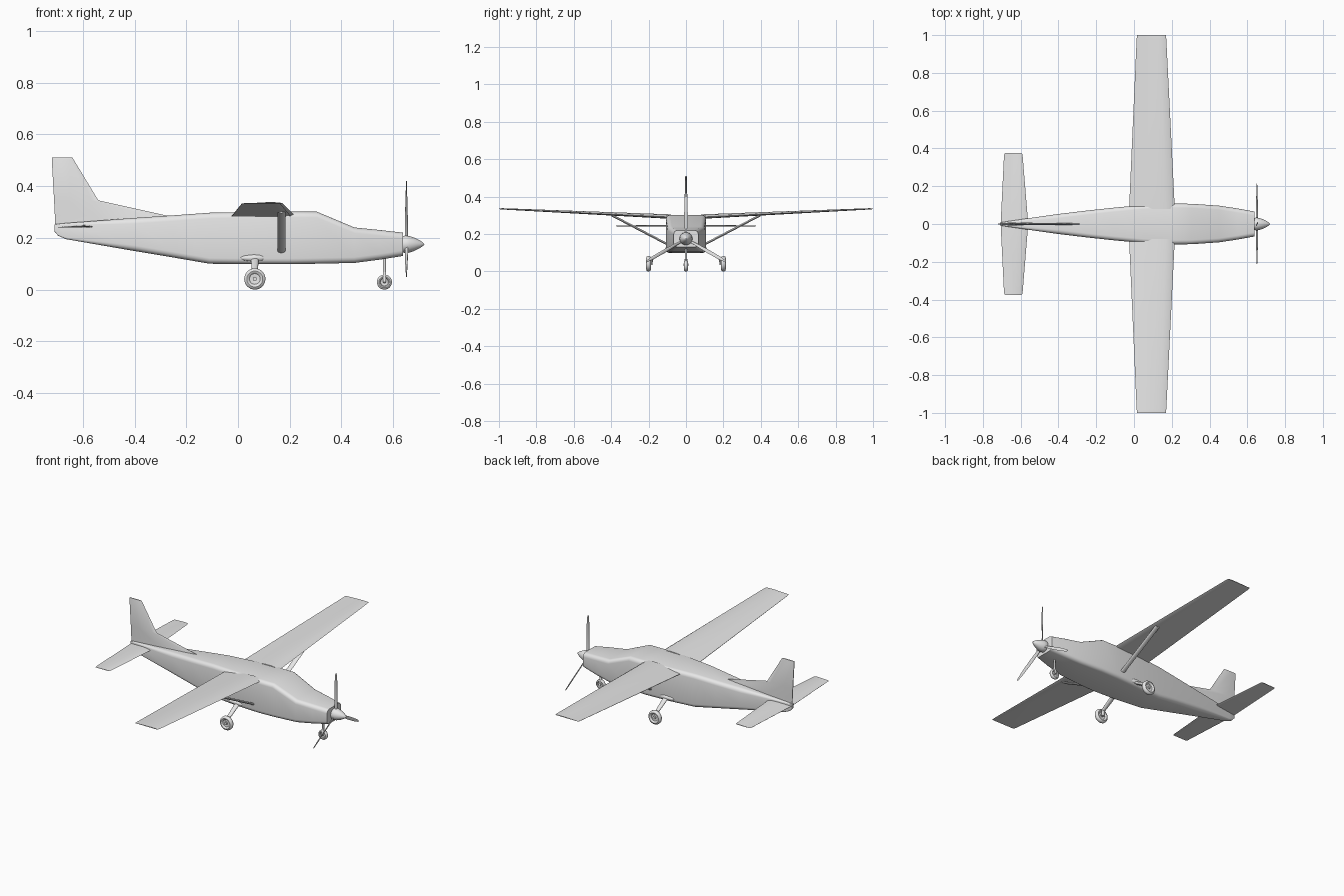
import bpy, bmesh, math
from mathutils import Vector, Matrix

default = bpy.data.objects.get("Cube")
if default:
    bpy.data.objects.remove(default, do_unlink=True)

paint = bpy.data.materials.new("light grey")
paint.use_nodes = True
paint.diffuse_color = (0.8, 0.8, 0.8, 1)
paint.node_tree.nodes["Principled BSDF"].inputs["Base Color"].default_value = (0.8, 0.8, 0.8, 1)


def loft(name, rings, angle=30):
    """Skin a list of equal-length rings and cap both ends."""
    bm = bmesh.new()
    rows = [[bm.verts.new(p) for p in ring] for ring in rings]
    n = len(rows[0])
    for a, b in zip(rows, rows[1:]):
        for i in range(n):
            j = (i + 1) % n
            bm.faces.new((a[i], a[j], b[j], b[i]))
    bm.faces.new(rows[0])
    bm.faces.new(rows[-1])
    bmesh.ops.recalc_face_normals(bm, faces=bm.faces[:])
    mesh = bpy.data.meshes.new(name)
    bm.to_mesh(mesh)
    bm.free()
    mesh.materials.append(paint)
    obj = bpy.data.objects.new(name, mesh)
    bpy.context.collection.objects.link(obj)
    bpy.ops.object.select_all(action='DESELECT')
    obj.select_set(True)
    bpy.context.view_layer.objects.active = obj
    bpy.ops.object.shade_smooth_by_angle(angle=math.radians(angle))
    return obj


def rounded_section(x, half, low, high):
    """Rounded rectangle across the fuselage."""
    r = min(0.022, half * 0.45, (high - low) * 0.3)
    ring = []
    for k, (sy, z) in enumerate(((1, high - r), (-1, high - r), (-1, low + r), (1, low + r))):
        for s in range(5):
            a = math.pi / 2 * (k + s / 4)
            ring.append((x, sy * (half - r) + r * math.cos(a), z + r * math.sin(a)))
    return ring


def oval(centre, u, v, n=16):
    c = Vector(centre)
    steps = [2 * math.pi * i / n for i in range(n)]
    return [c + Vector(u) * math.cos(a) + Vector(v) * math.sin(a) for a in steps]


def rod(name, start, end, wide, thick, wide_end=None):
    """Oval bar whose wide axis lies along x."""
    d = (Vector(end) - Vector(start)).normalized()
    side = d.cross(Vector((1, 0, 0))).normalized() * thick
    return loft(name, [oval(start, (wide, 0, 0), side, 12),
                       oval(end, (wide_end or wide, 0, 0), side, 12)], 50)


def lathe(name, centre, axis, profile, n=32, angle=35):
    """Turn (distance, radius) pairs about an axis."""
    rot = Vector((0, 0, 1)).rotation_difference(Vector(axis)).to_matrix()
    c = Vector(centre)
    return loft(name, [oval(c + rot @ Vector((0, 0, d)), rot @ Vector((r, 0, 0)),
                            rot @ Vector((0, r, 0)), n) for d, r in profile], angle)


def airfoil(y, rear, front, base, thick):
    """Flat-bottomed wing section, front towards +x."""
    upper = ((0, 0.1), (0.3, 0.55), (0.6, 0.95), (0.8, 1), (0.93, 0.8), (1, 0.4))
    lower = ((0.95, 0.08), (0.8, 0), (0.4, 0), (0, 0))
    return [(rear + (front - rear) * f, y, base + thick * h) for f, h in upper + lower]


# Fuselage: x, half width, underside, top
stations = [(-0.71, 0.006, 0.225, 0.252), (-0.695, 0.010, 0.208, 0.254),
            (-0.665, 0.015, 0.195, 0.257), (-0.4, 0.053, 0.149, 0.277),
            (-0.25, 0.071, 0.124, 0.287), (-0.11, 0.086, 0.100, 0.297),
            (0.05, 0.101, 0.098, 0.300), (0.2, 0.108, 0.098, 0.301),
            (0.305, 0.107, 0.100, 0.301), (0.45, 0.097, 0.103, 0.240),
            (0.55, 0.082, 0.116, 0.230), (0.638, 0.066, 0.130, 0.220)]
loft("fuselage", [rounded_section(*s) for s in stations], 25)

# Fin with dorsal fillet: height, rear edge, front edge, half thickness
fin_levels = [(0.24, -0.706, -0.18, 0.006), (0.285, -0.708, -0.27, 0.006),
              (0.345, -0.711, -0.54, 0.008), (0.505, -0.72, -0.637, 0.005),
              (0.51, -0.719, -0.64, 0.003)]
fin_rings = []
for z, rear, front, t in fin_levels:
    c = front - rear
    fin_rings.append([(rear, -0.002, z), (rear + c * 0.35, -t, z), (rear + c * 0.85, -t * 0.7, z),
                      (front, 0, z), (rear + c * 0.85, t * 0.7, z), (rear + c * 0.35, t, z),
                      (rear, 0.002, z)])
loft("tail_fin", fin_rings)

# Spinner and three-bladed propeller
hub = (0.638, 0, 0.175)
lathe("spinner", hub, (1, 0, 0), [(0, 0.032), (0.01, 0.034), (0.025, 0.032), (0.045, 0.025),
                                  (0.065, 0.015), (0.078, 0.006), (0.082, 0.001)])
for i in range(3):
    turn = Matrix.Rotation(math.radians(120 * i), 3, 'X')
    rings = []
    for r, chord, twist in ((0.02, 0.007, 50), (0.06, 0.009, 40), (0.13, 0.0105, 25),
                            (0.2, 0.009, 15), (0.245, 0.005, 10)):
        a = math.radians(twist)
        u = Vector((math.sin(a), math.cos(a), 0)) * chord
        v = Vector((math.cos(a), -math.sin(a), 0)) * (0.004 - r * 0.012)
        rings.append([turn @ p + Vector((0.651, 0, 0.175)) for p in oval((0, 0, r), u, v, 10)])
    loft("propeller_blade_%d" % (i + 1), rings, 50)


def wheel(name, x, y, radius, half):
    """Tyre with a recessed hub on both faces."""
    side = [(0.35, 0.2), (0.45, 0.3), (0.45, 0.5), (0.85, 0.6), (1, 0.75), (0.75, 0.92), (0.35, 1)]
    profile = [(-d * half, r * radius) for d, r in side]
    profile += [(d * half, r * radius) for d, r in reversed(side)]
    lathe(name, (x, y, radius), (0, 1, 0), profile)
    lathe(name + "_axle", (x, y, radius), (0, 1, 0),
          [(-half, radius * 0.2), (half, radius * 0.2)], 12)


# Paired parts
for label, s in (("left", 1), ("right", -1)):
    loft(label + "_wing", [airfoil(s * 0.08, -0.026, 0.216, 0.281, 0.024),
                           airfoil(s * 0.98, 0.014, 0.171, 0.331, 0.007),
                           airfoil(s * 1.0, 0.016, 0.168, 0.333, 0.004)])
    loft(label + "_tailplane", [airfoil(s * y, a, b, z, t) for y, a, b, z, t in
                                ((0, -0.706, -0.56, 0.239, 0.010),
                                 (0.367, -0.688, -0.59, 0.241, 0.005),
                                 (0.375, -0.684, -0.595, 0.242, 0.003))])
    rod(label + "_wing_strut", (0.168, s * 0.09, 0.14), (0.168, s * 0.40, 0.302), 0.015, 0.006)
    # Main gear: root fairing, sloping leg, wheel
    lathe(label + "_gear_fairing", (0.06, s * 0.095, 0.122), (1, 0, 0),
          [(-0.052, 0.002), (-0.035, 0.010), (0, 0.015), (0.03, 0.013), (0.05, 0.004)], 12, 60)
    rod(label + "_gear_leg", (0.065, s * 0.09, 0.122), (0.065, s * 0.183, 0.068), 0.016, 0.008, 0.011)
    rod(label + "_gear_ankle", (0.065, s * 0.18, 0.074), (0.065, s * 0.186, 0.036), 0.011, 0.006)
    wheel(label + "_main_wheel", 0.065, s * 0.2, 0.041, 0.013)

# Nose gear
rod("nose_gear_leg", (0.566, 0, 0.13), (0.566, 0, 0.064), 0.006, 0.006)
for label, s in (("left", 1), ("right", -1)):
    rod(label + "_nose_fork", (0.566, s * 0.003, 0.068), (0.566, s * 0.012, 0.028), 0.006, 0.003)
wheel("nose_wheel", 0.566, 0, 0.029, 0.010)
